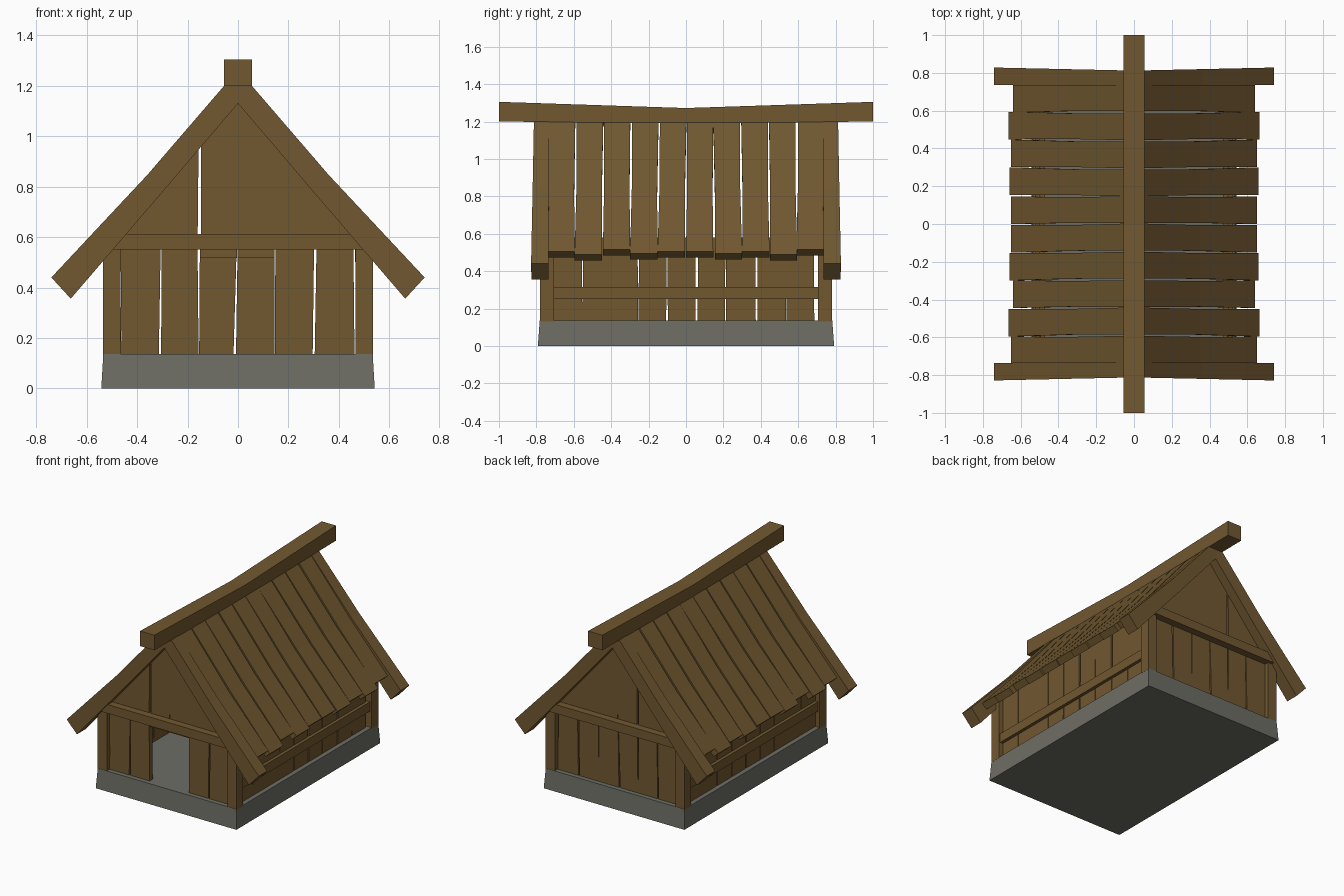
import bpy, random

if "Cube" in bpy.data.objects:
    bpy.data.objects.remove(bpy.data.objects["Cube"])

random.seed(4)


def material(name, col):
    m = bpy.data.materials.new(name)
    m.diffuse_color = (*col, 1)
    m.use_nodes = True
    m.node_tree.nodes["Principled BSDF"].inputs["Base Color"].default_value = m.diffuse_color
    return m


WOOD = material("wood", (0.165, 0.098, 0.030))
STONE = material("stone", (0.155, 0.155, 0.130))


def loft(name, a, b, mat=WOOD, more=()):
    """Solid between matching rings of points, capped at both ends."""
    rings = [a, b, *more]
    n = len(a)
    faces = [list(range(n))[::-1], [(len(rings) - 1) * n + i for i in range(n)]]
    for r in range(len(rings) - 1):
        for i in range(n):
            j = (i + 1) % n
            faces.append([r * n + i, r * n + j, (r + 1) * n + j, (r + 1) * n + i])
    me = bpy.data.meshes.new(name)
    me.from_pydata([p for ring in rings for p in ring], [], faces)
    me.materials.append(mat)
    ob = bpy.data.objects.new(name, me)
    bpy.context.collection.objects.link(ob)
    # make normals point outward
    import bmesh
    bm = bmesh.new()
    bm.from_mesh(me)
    bmesh.ops.recalc_face_normals(bm, faces=bm.faces)
    bm.to_mesh(me)
    bm.free()
    return ob


def rect(x, y, z):
    return [(-x, -y, z), (x, -y, z), (x, y, z), (-x, y, z)]


def box(name, x0, x1, y0, y1, z0, z1):
    return loft(name, [(x0, y0, z0), (x1, y0, z0), (x1, y1, z0), (x0, y1, z0)],
                [(x0, y0, z1), (x1, y0, z1), (x1, y1, z1), (x0, y1, z1)])


def roof_z(x):
    return 1.17 - 1.14 * abs(x)


def gable_plank(name, s, bottom, top, z0, z1=None):
    """Upright board in an end wall; z1=None cuts its top to the roof slope."""
    pts = [(bottom[0], z0), (bottom[1], z0),
           (top[1], z1 or roof_z(top[1])), (top[0], z1 or roof_z(top[0]))]
    loft(name, [(x, s * 0.75, z) for x, z in pts], [(x, s * 0.715, z) for x, z in pts])


# Stone base, slightly tapered
loft("stone_base", rect(0.542, 0.792, 0), rect(0.534, 0.782, 0.137), STONE)

# Sagging ridge beam
ridge = [[(-0.055, y, b), (0.055, y, b), (0.055, y, t), (-0.055, y, t)]
         for y, b, t in ((-1, 1.2, 1.305), (0, 1.19, 1.272), (1, 1.2, 1.305))]
loft("ridge_beam", ridge[0], ridge[1], WOOD, ridge[2:])

# End walls: (bottom edges, top edges) of each lower board
lower = [((-0.47, -0.462), (-0.47, -0.469)),
         ((-0.462, -0.314), (-0.466, -0.306)),
         ((-0.305, -0.156), (-0.302, -0.161)),
         ((-0.154, -0.018), (-0.151, -0.004)),
         ((-0.008, 0.144), (-0.001, 0.145)),
         ((0.147, 0.296), (0.148, 0.302)),
         ((0.304, 0.462), (0.312, 0.457)),
         ((0.468, 0.475), (0.464, 0.475))]
upper = [((-0.45, -0.352), (-0.44, -0.352)),
         ((-0.352, -0.286), (-0.352, -0.286)),
         ((-0.285, -0.160), (-0.285, -0.156)),
         ((-0.146, -0.001), (-0.146, 0.0)),
         ((0.001, 0.148), (0.0, 0.148)),
         ((0.149, 0.281), (0.149, 0.281)),
         ((0.282, 0.346), (0.282, 0.346)),
         ((0.347, 0.45), (0.347, 0.44))]
for s, side in ((-1, "front"), (1, "back")):
    for i, (b, t) in enumerate(lower):
        # the two middle front boards stop above the doorway
        door = s < 0 and i in (3, 4)
        gable_plank(f"{side}_wall_board_{i}", s, t if door else b, t,
                    0.517 if door else 0.13, 0.6)
    for i, (b, t) in enumerate(upper):
        gable_plank(f"{side}_gable_board_{i}", s, b, t, 0.6)
    # Cross beam over the end wall
    box(f"{side}_cross_beam", -0.51, 0.51, *sorted((s * 0.80, s * 0.74)), 0.55, 0.612)

    for m, hand in ((1, "right"), (-1, "left")):
        # Gable trim boards
        trim = [(0, 1.2), (0.055, 1.2), (0.36, 0.846), (0.74, 0.44),
                (0.663, 0.356), (0.30, 0.778), (0, 1.13)]
        loft(f"{side}_{hand}_gable_trim",
             [(m * x, s * (0.812 + 0.022 * x), z) for x, z in trim],
             [(m * x, s * (0.732 + 0.004 * x), z) for x, z in trim])
        # Corner posts with sloped tops
        post = [(0.465, 0.13), (0.535, 0.13), (0.535, roof_z(0.535)), (0.465, roof_z(0.465))]
        loft(f"{side}_{hand}_corner_post", [(m * x, s * 0.78, z) for x, z in post],
             [(m * x, s * 0.707, z) for x, z in post])

# Side walls and rails
edges = [(-0.707, -0.554), (-0.553, -0.402), (-0.401, -0.256), (-0.254, -0.106),
         (-0.097, 0.052), (0.062, 0.208), (0.215, 0.373), (0.381, 0.535), (0.537, 0.686)]
for m, hand in ((1, "right"), (-1, "left")):
    for i, (a, b) in enumerate(edges):
        d = 0.003 if i % 2 else -0.003
        pts = [(a, 0.13), (b, 0.13), (b + d, 0.58), (a + d, 0.58)]
        loft(f"{hand}_side_board_{i}", [(m * 0.47, y, z) for y, z in pts],
             [(m * 0.502, y, z) for y, z in pts])
    box(f"{hand}_side_rail", *sorted((m * 0.495, m * 0.524)), -0.71, 0.71, 0.25, 0.315)

# Roof boards, bowed along the slope and uneven at the eaves
ends = [0.65, 0.665, 0.64, 0.66, 0.65, 0.65, 0.66, 0.65, 0.665, 0.64]
nx, nz = 0.74 * 0.048, 0.67 * 0.048
for i, e in enumerate(ends):
    y = -0.666 + i * 0.148
    tilt = random.uniform(-0.006, 0.006)
    rows = []
    for x, z, w, k in ((0.04, 1.212, 0.071, -1), (0.35, 0.838, 0.068, 0),
                       (e, 0.505 - 1.11 * (e - 0.65), 0.073, 1)):
        rows.append((x, z, y - w + k * tilt, y + w + k * tilt))
    for m, hand in ((1, "right"), (-1, "left")):
        rings = [[(m * x, a, z), (m * x, b, z),
                  (m * (x - nx), b, z - nz), (m * (x - nx), a, z - nz)]
                 for x, z, a, b in rows]
        loft(f"{hand}_roof_board_{i}", rings[0], rings[1], WOOD, rings[2:])
